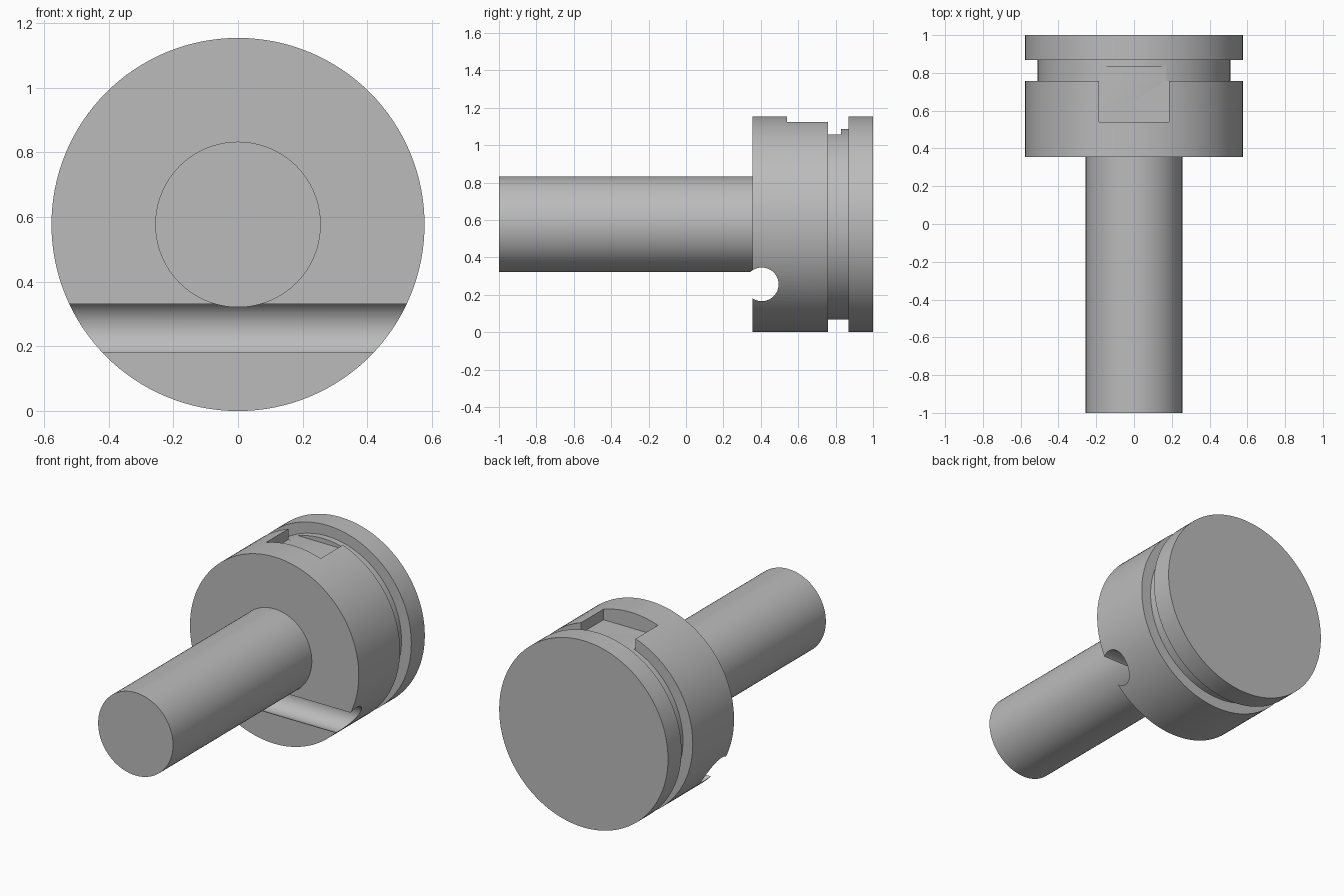
import bpy, bmesh, math
from mathutils import Vector, Matrix

if "Cube" in bpy.data.objects:
    bpy.data.objects.remove(bpy.data.objects["Cube"], do_unlink=True)

HEAD_R, GROOVE_R, SHAFT_R = 0.577, 0.51, 0.256
AXIS_Z = HEAD_R

# Plain grey metal
steel = bpy.data.materials.new("steel_grey")
steel.use_nodes = True
grey = (0.5, 0.5, 0.5, 1)
steel.diffuse_color = grey
steel.node_tree.nodes["Principled BSDF"].inputs["Base Color"].default_value = grey


def add_object(name, bm):
    bmesh.ops.recalc_face_normals(bm, faces=bm.faces)
    mesh = bpy.data.meshes.new(name)
    bm.to_mesh(mesh)
    bm.free()
    mesh.materials.append(steel)
    obj = bpy.data.objects.new(name, mesh)
    bpy.context.collection.objects.link(obj)
    return obj


def lathe(name, profile, steps=128):
    """Turn (radius, y) points around the lengthwise axis."""
    bm = bmesh.new()
    verts = [bm.verts.new((0, y, AXIS_Z + r)) for r, y in profile]
    edges = [bm.edges.new(pair) for pair in zip(verts, verts[1:])]
    bmesh.ops.spin(bm, geom=verts + edges, cent=(0, 0, AXIS_Z), axis=(0, 1, 0),
                   angle=math.tau, steps=steps)
    bmesh.ops.remove_doubles(bm, verts=bm.verts, dist=1e-5)
    return add_object(name, bm)


def cut(target, cutter):
    cutter.hide_render = True
    mod = target.modifiers.new(cutter.name, "BOOLEAN")
    mod.operation = "DIFFERENCE"
    mod.solver = "EXACT"
    mod.object = cutter
    bpy.context.view_layer.objects.active = target
    bpy.ops.object.modifier_apply(modifier=mod.name)
    bpy.data.objects.remove(cutter, do_unlink=True)


# Shaft and grooved head, turned as one piece
pin = lathe("headed_shaft", [
    (0, -1), (SHAFT_R, -1), (SHAFT_R, 0.355), (HEAD_R, 0.355),
    (HEAD_R, 0.758), (GROOVE_R, 0.758), (GROOVE_R, 0.868),
    (HEAD_R, 0.868), (HEAD_R, 1), (0, 1)])

# Flat-bottomed pocket on top of the head, running into the groove
low, high = Vector((-0.186, 0.54, 1.058)), Vector((0.186, 0.83, 1.3))
bm = bmesh.new()
bmesh.ops.create_cube(bm, size=1, matrix=Matrix.Translation((low + high) / 2)
                      @ Matrix.Diagonal(high - low).to_4x4())
cut(pin, add_object("pocket_cutter", bm))

# Round channel crossing the front of the head below the shaft
bm = bmesh.new()
bmesh.ops.create_cone(bm, cap_ends=True, segments=64, radius1=0.09, radius2=0.09,
                      depth=1.6, matrix=Matrix.Translation((0, 0.405, 0.256))
                      @ Matrix.Rotation(math.pi / 2, 4, "Y"))
cut(pin, add_object("channel_cutter", bm))

# Smooth round walls, crisp edges
bpy.ops.object.select_all(action="DESELECT")
pin.select_set(True)
bpy.context.view_layer.objects.active = pin
bpy.ops.object.shade_smooth_by_angle(angle=math.radians(30))
